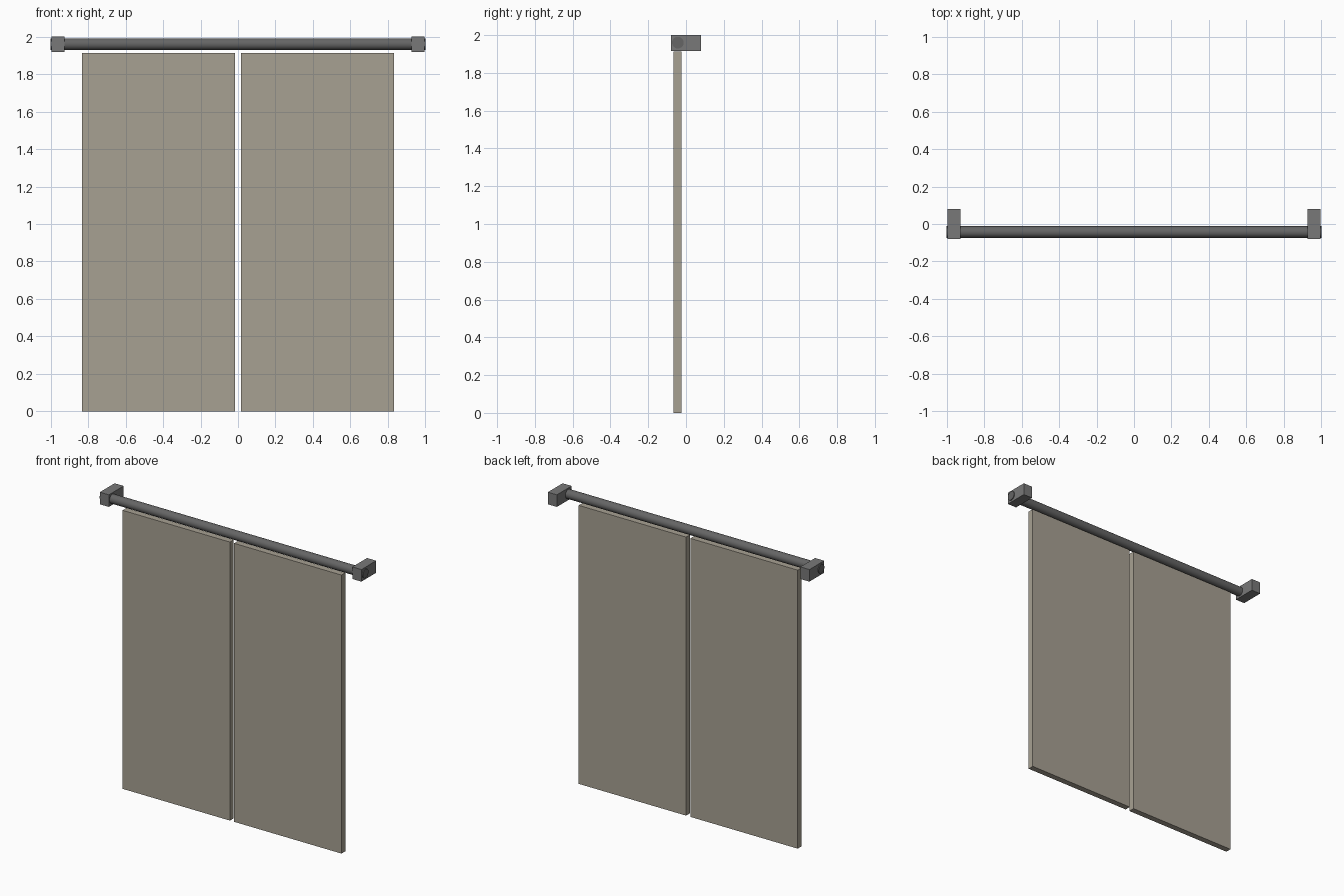
import bpy
import math

if "Cube" in bpy.data.objects:
    bpy.data.objects.remove(bpy.data.objects["Cube"])


def material(name, color):
    m = bpy.data.materials.new(name)
    m.diffuse_color = color
    m.use_nodes = True
    m.node_tree.nodes["Principled BSDF"].inputs["Base Color"].default_value = m.diffuse_color
    return m


def box(name, lo, hi, mat):
    centre = [(a + b) / 2 for a, b in zip(lo, hi)]
    bpy.ops.mesh.primitive_cube_add(size=1, location=centre)
    ob = bpy.context.object
    ob.name = name
    ob.scale = [b - a for a, b in zip(lo, hi)]
    bpy.ops.object.transform_apply(location=False, rotation=False, scale=True)
    ob.data.materials.append(mat)
    return ob


fabric = material("fabric", (0.39, 0.355, 0.29, 1))
dark_metal = material("dark_metal", (0.13, 0.13, 0.13, 1))
bracket_metal = material("bracket_metal", (0.19, 0.19, 0.19, 1))

# Curtain panels and wall brackets, one of each per side
for side, s in (("left", -1), ("right", 1)):
    xs = sorted((s * 0.016, s * 0.832))
    box(f"{side}_curtain_panel", (xs[0], -0.065, 0), (xs[1], -0.024, 1.913), fabric)
    xs = sorted((s * 0.925, s * 0.994))
    box(f"{side}_bracket", (xs[0], -0.08, 1.917), (xs[1], 0.08, 2.0), bracket_metal)

# Rod running through both brackets
bpy.ops.mesh.primitive_cylinder_add(
    vertices=32, radius=0.031, depth=2.0,
    location=(0, -0.043, 1.96), rotation=(0, math.pi / 2, 0))
rod = bpy.context.object
rod.name = "curtain_rod"
rod.data.materials.append(dark_metal)
bpy.ops.object.shade_smooth_by_angle()
